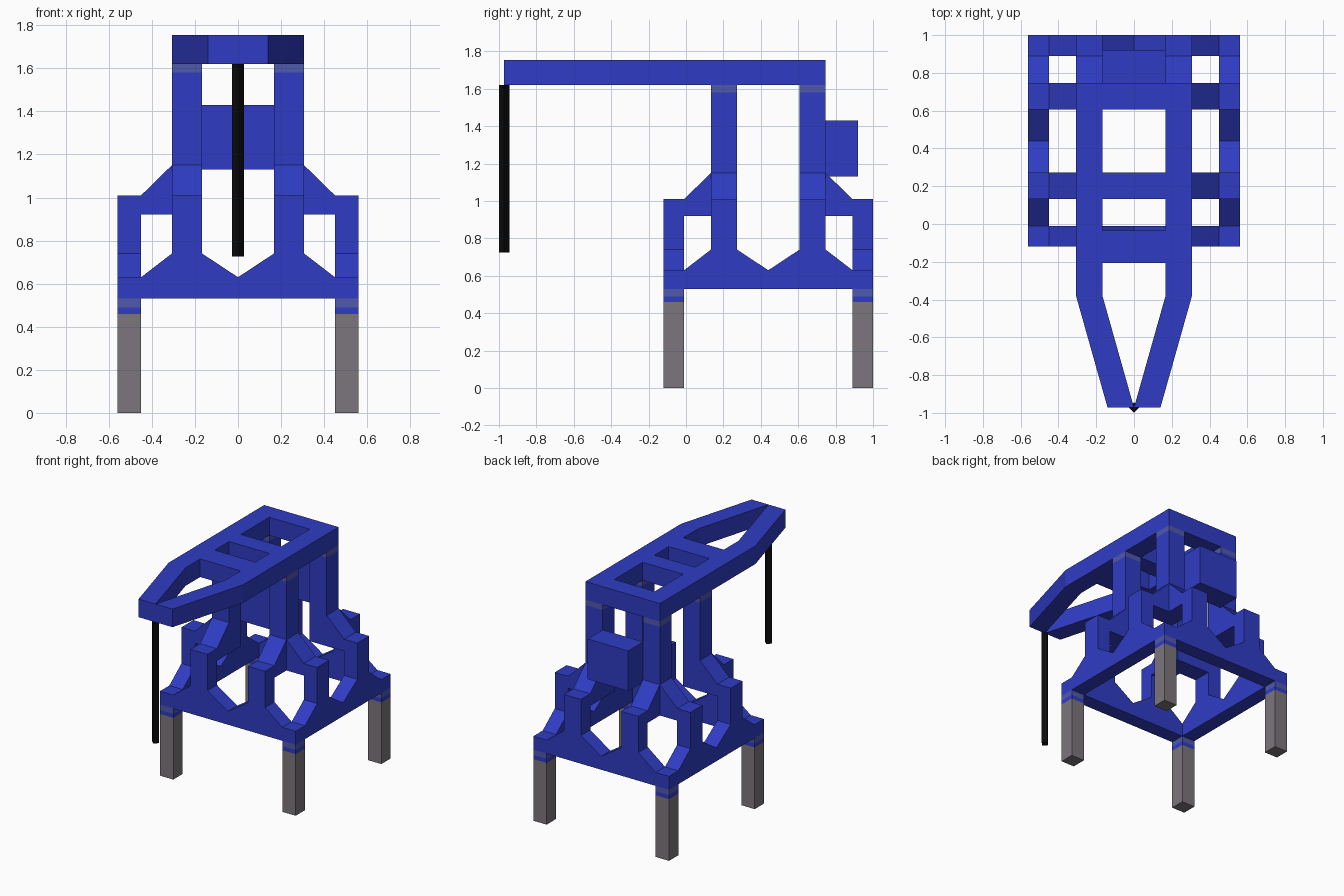
import bpy, bmesh
from mathutils import Matrix, Vector

if "Cube" in bpy.data.objects:
    bpy.data.objects.remove(bpy.data.objects["Cube"])


def material(name, rgb):
    m = bpy.data.materials.new(name)
    m.diffuse_color = (*rgb, 1)
    m.use_nodes = True
    m.node_tree.nodes["Principled BSDF"].inputs["Base Color"].default_value = m.diffuse_color
    return m


BLUE = material("crane blue", (0.028, 0.045, 0.55))
PALE = material("pale blue joint", (0.08, 0.10, 0.42))
GREY = material("leg grey", (0.20, 0.18, 0.20))
BLACK = material("cable black", (0.003, 0.003, 0.003))

CY = 0.44              # centre of the tower in y
A, B = 0.167, 0.307    # inner and outer face of the posts
C, D = 0.45, 0.56      # inner and outer face of the base frame


def finish(name, bm, mat):
    bmesh.ops.recalc_face_normals(bm, faces=bm.faces)
    me = bpy.data.meshes.new(name)
    bm.to_mesh(me)
    bm.free()
    me.materials.append(mat)
    ob = bpy.data.objects.new(name, me)
    bpy.context.collection.objects.link(ob)
    return ob


def prism(name, profile, lo, hi, axis, mat, turn=0):
    """Extrude a profile along an axis; turn it by quarter turns round the tower."""
    place = {"x": lambda u, v, w: (w, u, v),
             "y": lambda u, v, w: (u, w, v),
             "z": lambda u, v, w: (u, v, w)}[axis]
    bm = bmesh.new()
    face = bm.faces.new([bm.verts.new(place(u, v, lo)) for u, v in profile])
    ext = bmesh.ops.extrude_face_region(bm, geom=[face])
    verts = [g for g in ext["geom"] if isinstance(g, bmesh.types.BMVert)]
    bmesh.ops.translate(bm, verts=verts,
                        vec=Vector(place(0, 0, hi)) - Vector(place(0, 0, lo)))
    if turn is not None:
        bm.transform(Matrix.Translation((0, CY, 0))
                     @ Matrix.Rotation(turn * 1.5707963268, 4, "Z"))
    return finish(name, bm, mat)


def box(name, x0, x1, y0, y1, z0, z1, mat, turn=None):
    return prism(name, [(x0, y0), (x1, y0), (x1, y1), (x0, y1)], z0, z1, "z", mat, turn)


# Tower: everything repeats on four sides
half_wall = [(0.0, 0.63), (A, 0.74), (A, 0.92), (B, 0.92), (B, 0.74), (C, 0.63), (C, 0.53)]
wall = half_wall + [(-u, v) for u, v in reversed(half_wall[1:])]
knee = [(-B, 1.15), (-C, 1.01), (-D, 1.01), (-D, 0.92), (-B, 0.92)]
for t in range(4):
    # legs with joint band and corner block
    box("lower_leg", C, D, -D, -C, 0, 0.46, GREY, t)
    box("leg_socket", C, D, -D, -C, 0.46, 0.49, BLUE, t)
    box("leg_joint", C, D, -D, -C, 0.49, 0.53, PALE, t)
    box("base_corner", C, D, -D, -C, 0.53, 0.63, BLUE, t)
    # base wall with two stub columns and gussets
    prism("base_wall", wall, -D, -C, "y", BLUE, t)
    # knee braces from the stub columns to the posts
    for x in (-B, A):
        prism("knee_brace", knee, x, x + B - A, "x", BLUE, t)
    # main posts
    box("main_post", A, B, -B, -A, 0.92, 1.58, BLUE, t)
    box("post_joint", A, B, -B, -A, 1.58, 1.62, PALE, t)

# Boom rails that converge at the tip
Z0, Z1 = 1.62, 1.755
rail = [(A, CY + B), (B, CY + B), (B, -0.38), (0.14, -0.972), (0, -0.972), (A, -0.38)]
for s in (1, -1):
    prism("boom_rail", [(s * u, v) for u, v in rail], Z0, Z1, "z", BLUE, None)
# Boom cross beams
for y0, y1 in ((CY + A, CY + B), (CY - B, CY - A), (-0.207, -0.035)):
    box("boom_cross_beam", -A, A, y0, y1, Z0, Z1, BLUE)

# Counterweight on the back posts
box("counterweight", -A, A, CY + B - 0.005, 0.92, 1.13, 1.43, BLUE)

# Hanging cable, four sided
r = 0.028
prism("hanging_cable", [(r, -0.972), (0, -0.972 + r), (-r, -0.972), (0, -0.972 - r)],
      0.725, Z0, "z", BLACK, None)
